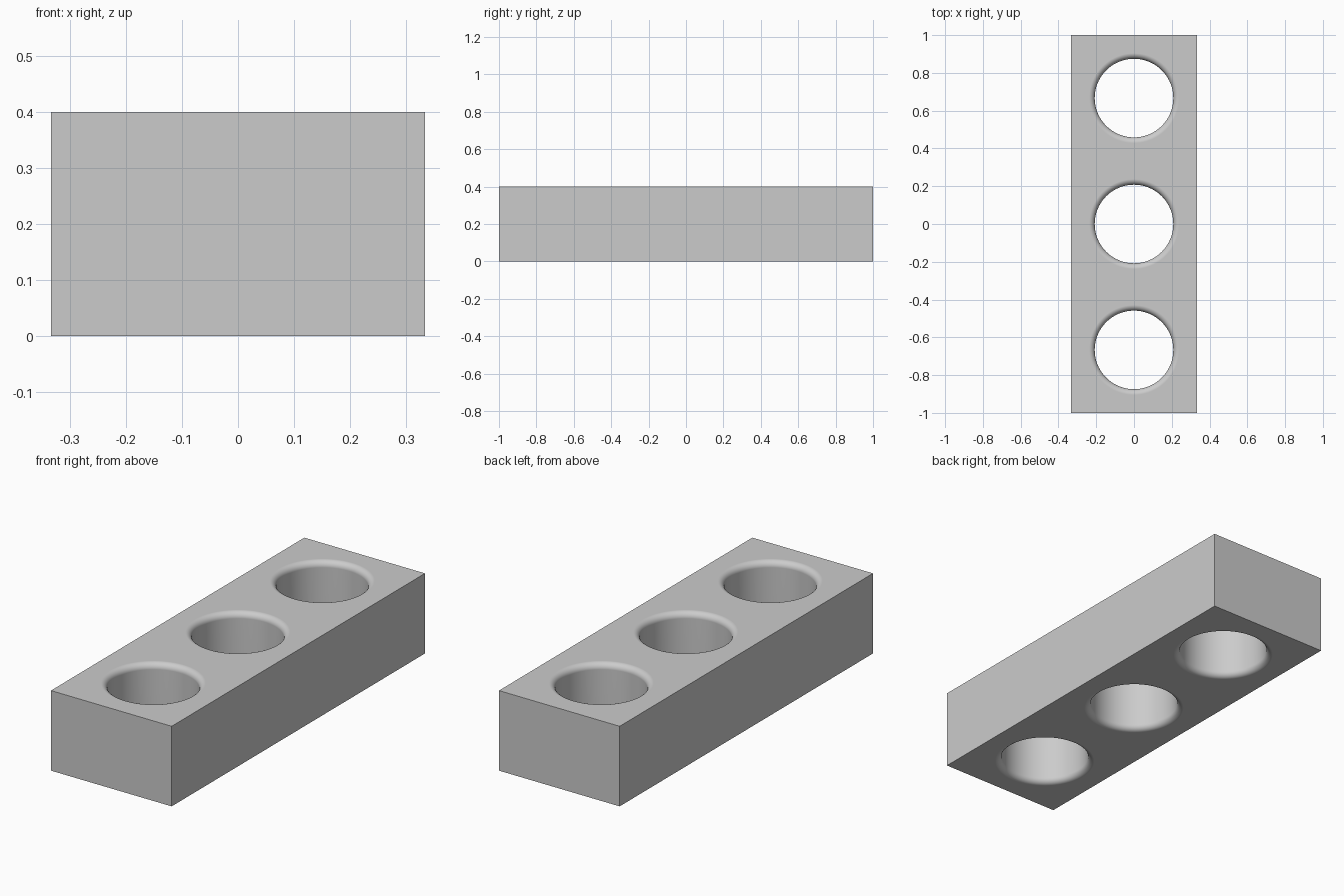
import bpy
import bmesh
import math

WIDTH, LENGTH, HEIGHT = 0.667, 2.0, 0.4
PITCH = LENGTH / 3
HOLE_RADIUS, FILLET = 0.208, 0.03
SIDES, FILLET_STEPS = 96, 6

cube = bpy.data.objects.get("Cube")
if cube:
    bpy.data.objects.remove(cube, do_unlink=True)

grey = bpy.data.materials.new("light_grey")
grey.use_nodes = True
colour = (0.6, 0.6, 0.6, 1)
grey.diffuse_color = colour
grey.node_tree.nodes["Principled BSDF"].inputs["Base Color"].default_value = colour


def add_object(name, bm):
    bmesh.ops.recalc_face_normals(bm, faces=bm.faces)
    mesh = bpy.data.meshes.new(name)
    bm.to_mesh(mesh)
    bm.free()
    mesh.materials.append(grey)
    obj = bpy.data.objects.new(name, mesh)
    bpy.context.collection.objects.link(obj)
    return obj


def hole_profile():
    """Radius and height pairs from below the block to above it."""
    outer = HOLE_RADIUS + FILLET
    upper = []
    for i in range(FILLET_STEPS + 1):
        a = math.pi / 2 * i / FILLET_STEPS
        upper.append((outer - FILLET * math.cos(a),
                      HEIGHT - FILLET + FILLET * math.sin(a)))
    upper.append((outer, HEIGHT + 0.1))
    lower = [(r, HEIGHT - z) for r, z in reversed(upper)]
    return lower + upper


# Rectangular block
bm = bmesh.new()
bmesh.ops.create_cube(bm, size=1)
for v in bm.verts:
    v.co = (v.co.x * WIDTH, v.co.y * LENGTH, (v.co.z + 0.5) * HEIGHT)
block = add_object("block", bm)

# Lathed cutters for three through holes with rounded rims
bm = bmesh.new()
for k in (-1, 0, 1):
    rings = []
    for r, z in hole_profile():
        ring = []
        for i in range(SIDES):
            a = math.tau * i / SIDES
            ring.append(bm.verts.new((r * math.cos(a), k * PITCH + r * math.sin(a), z)))
        rings.append(ring)
    for low, high in zip(rings, rings[1:]):
        for i in range(SIDES):
            j = (i + 1) % SIDES
            bm.faces.new((low[i], low[j], high[j], high[i]))
    bm.faces.new(rings[0])
    bm.faces.new(rings[-1])
cutter = add_object("hole_cutter", bm)
cutter.hide_render = True

# Cut the holes, then remove the cutter
bpy.context.view_layer.objects.active = block
cut = block.modifiers.new("holes", "BOOLEAN")
cut.operation = "DIFFERENCE"
cut.solver = "EXACT"
cut.object = cutter
bpy.ops.object.modifier_apply(modifier=cut.name)
bpy.data.objects.remove(cutter, do_unlink=True)

# Smooth hole walls, crisp outer edges, flat top and bottom
for obj in bpy.context.selected_objects:
    obj.select_set(False)
block.select_set(True)
bpy.ops.object.shade_smooth_by_angle(angle=math.radians(30))
weighted = block.modifiers.new("flat_faces", "WEIGHTED_NORMAL")
weighted.keep_sharp = True
